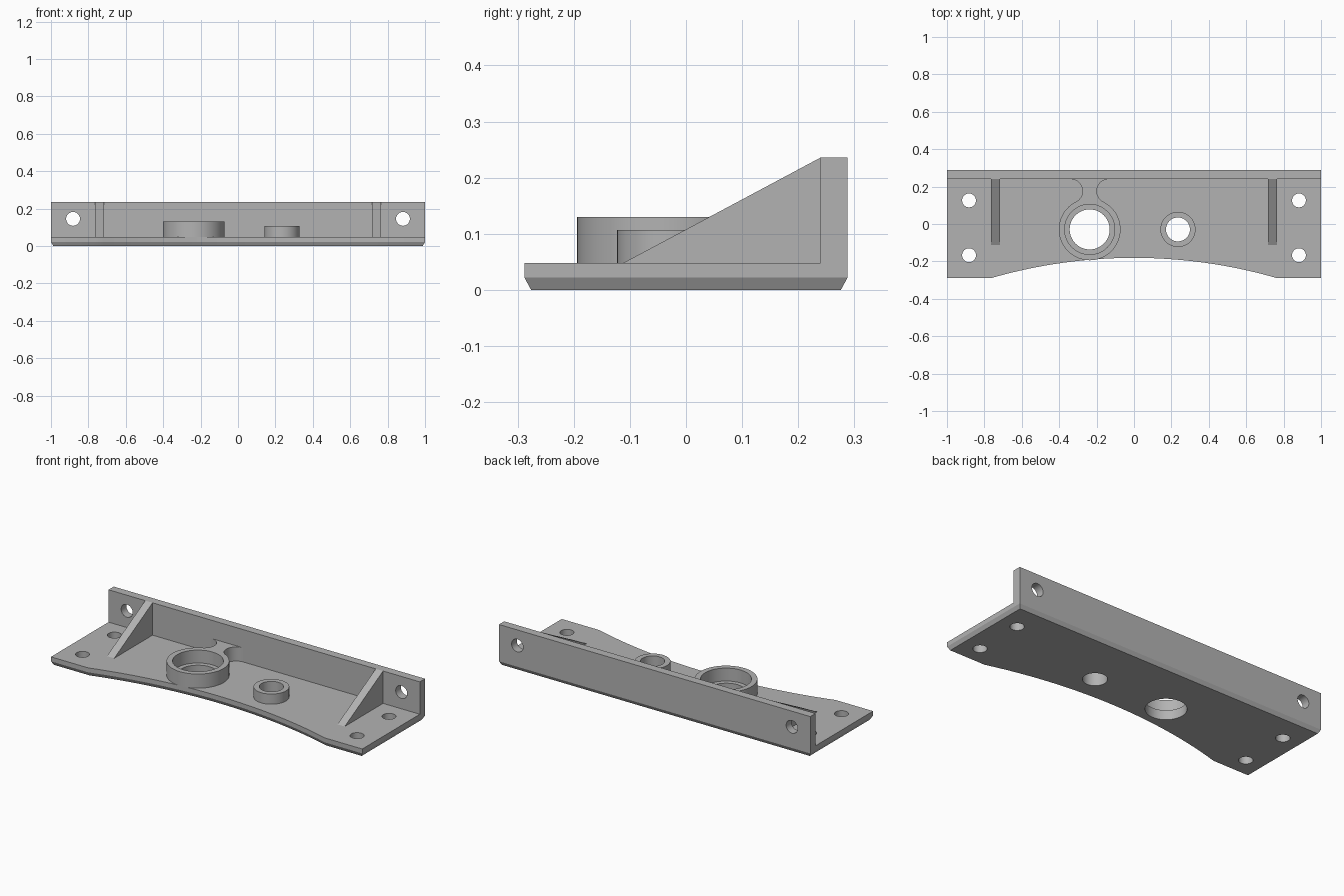
import bpy, bmesh
from math import sin, cos, pi, radians, sqrt, atan2

if "Cube" in bpy.data.objects:
    bpy.data.objects.remove(bpy.data.objects["Cube"])

grey = bpy.data.materials.new("plain_grey")
grey.use_nodes = True
grey.diffuse_color = (0.45, 0.45, 0.45, 1)
grey.node_tree.nodes["Principled BSDF"].inputs["Base Color"].default_value = grey.diffuse_color

BASE = 0.048          # plate thickness
WALL_Y, BACK = 0.24, 0.288
TOP = 0.236
BOSS_Y = -0.029


def loft(name, rings):
    """Solid through matching closed rings of points, capped at both ends."""
    bm = bmesh.new()
    loops = [[bm.verts.new(p) for p in ring] for ring in rings]
    n = len(loops[0])
    for a, b in zip(loops, loops[1:]):
        for i in range(n):
            j = (i + 1) % n
            bm.faces.new((a[i], a[j], b[j], b[i]))
    bm.faces.new(loops[0])
    bm.faces.new(loops[-1])
    bmesh.ops.recalc_face_normals(bm, faces=bm.faces)
    mesh = bpy.data.meshes.new(name)
    bm.to_mesh(mesh)
    bm.free()
    mesh.materials.append(grey)
    ob = bpy.data.objects.new(name, mesh)
    bpy.context.collection.objects.link(ob)
    return ob


def prism(name, outline, z0, z1):
    return loft(name, [[(x, y, z) for x, y in outline] for z in (z0, z1)])


def arc(cx, cy, r, a0, a1, n):
    return [(cx + r * cos(a0 + (a1 - a0) * i / n), cy + r * sin(a0 + (a1 - a0) * i / n))
            for i in range(n + 1)]


def circle(cx, cy, r, n=48):
    return arc(cx, cy, r, 0, 2 * pi, n)[:-1]


def activate(ob):
    bpy.ops.object.select_all(action="DESELECT")
    ob.select_set(True)
    bpy.context.view_layer.objects.active = ob


def cut(ob, cutters):
    for cutter in cutters:
        cutter.hide_render = True
        mod = ob.modifiers.new("hole", "BOOLEAN")
        mod.operation, mod.solver, mod.object = "DIFFERENCE", "EXACT", cutter
        activate(ob)
        bpy.ops.object.modifier_apply(modifier=mod.name)
        bpy.data.objects.remove(cutter)


def smooth(ob):
    activate(ob)
    bpy.ops.object.shade_smooth_by_angle(angle=radians(25))


def drill(x, y, r, z0=-0.1, z1=0.4):
    return prism("drill", circle(x, y, r), z0, z1)


# Base plate with a shallow arc along the front and a chamfered underside
half, sag = 0.76, 0.107
R = (half ** 2 + sag ** 2) / (2 * sag)
spread = atan2(half, R - sag)
front = arc(0, -0.181 - R, R, pi / 2 + spread, pi / 2 - spread, 32)
outline = [(-1, -BACK)] + front + [(1, -BACK), (1, BACK), (-1, BACK)]
inset = [(max(-0.988, min(0.988, x)), y + (0.012 if y < 0 else -0.012)) for x, y in outline]
plate = loft("base_plate", [[(x, y, 0) for x, y in inset],
                            [(x, y, 0.022) for x, y in outline],
                            [(x, y, BASE) for x, y in outline]])
cut(plate, [drill(sx * 0.882, y, 0.037) for sx in (-1, 1) for y in (0.126, -0.167)]
    + [drill(-0.237, BOSS_Y, 0.107), drill(0.235, BOSS_Y, 0.064)])
smooth(plate)

# Back wall with a bolt hole near each end
wall = prism("back_wall", [(-1, WALL_Y), (1, WALL_Y), (1, BACK), (-1, BACK)], BASE, TOP)
cut(wall, [loft("drill", [[(x, y, z) for x, z in circle(sx * 0.882, 0.145, 0.037)]
                          for y in (0.1, 0.4)]) for sx in (-1, 1)])
smooth(wall)

# Triangular ribs bracing the wall
for side, sx in (("right", -1), ("left", 1)):
    loft(side + "_rib", [[(sx * x, y, z) for y, z in
                          ((-0.112, BASE), (WALL_Y, BASE), (WALL_Y, TOP))]
                         for x in (0.717, 0.764)])

# Large boss, joined to the wall by a neck with filleted sides
bx, br, fr = -0.237, 0.165, 0.064
fy = WALL_Y - fr
fx = sqrt((br + fr) ** 2 - (fy - BOSS_Y) ** 2)
touch = atan2(fy - BOSS_Y, fx)
right_side = arc(bx + fx, fy, fr, pi / 2, pi + touch, 16)
left_side = [(2 * bx - x, y) for x, y in reversed(right_side)]
ring = arc(bx, BOSS_Y, br, touch, -pi - touch, 56)[1:-1]
large = prism("large_boss", right_side + ring + left_side, BASE, 0.13)
cut(large, [drill(bx, BOSS_Y, 0.134, 0.055), drill(bx, BOSS_Y, 0.107)])
smooth(large)

# Small boss
small = prism("small_boss", circle(0.235, BOSS_Y, 0.094), BASE, 0.107)
cut(small, [drill(0.235, BOSS_Y, 0.064)])
smooth(small)
